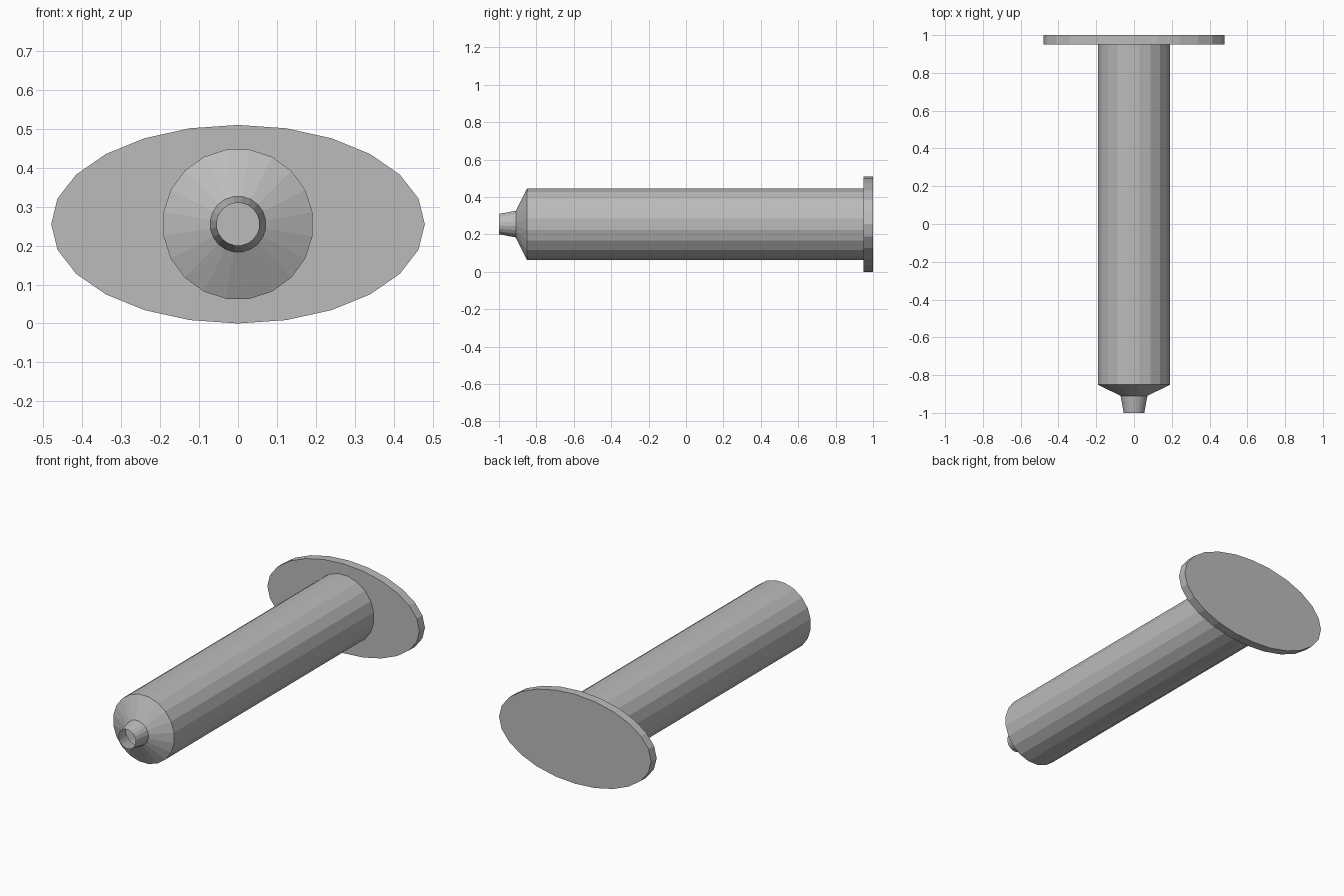
import bpy
import bmesh
from math import sin, cos, pi

if "Cube" in bpy.data.objects:
    bpy.data.objects.remove(bpy.data.objects["Cube"], do_unlink=True)

AXIS_Z = 0.255

grey = bpy.data.materials.new("plain_grey")
grey.use_nodes = True
colour = (0.5, 0.5, 0.5, 1)
grey.diffuse_color = colour
grey.node_tree.nodes["Principled BSDF"].inputs["Base Color"].default_value = colour


def loft(name, sides, sections, turn=0.0, capped=False):
    """Join elliptical rings (y, x radius, z radius), listed front to back along y."""
    bm = bmesh.new()
    rings = []
    for y, rx, rz in sections:
        angles = [2 * pi * (i + turn) / sides for i in range(sides)]
        rings.append([bm.verts.new((rx * sin(a), y, AXIS_Z + rz * cos(a))) for a in angles])
    for a, b in zip(rings, rings[1:]):
        for i in range(sides):
            j = (i + 1) % sides
            bm.faces.new((a[i], a[j], b[j], b[i]))
    if capped:
        bm.faces.new(rings[0])
        bm.faces.new(rings[-1])
    bmesh.ops.recalc_face_normals(bm, faces=bm.faces)
    mesh = bpy.data.meshes.new(name)
    bm.to_mesh(mesh)
    bm.free()
    mesh.materials.append(grey)
    obj = bpy.data.objects.new(name, mesh)
    bpy.context.collection.objects.link(obj)
    return obj


# Hollow barrel with its sloping shoulder and open tapered nozzle
loft("barrel", 20, [(y, r, r) for y, r in
                    ((-1.0, 0.055), (-0.91, 0.072), (-0.85, 0.194), (0.95, 0.194))], turn=0.5)

# Oval finger flange closing the back end
loft("finger_flange", 24, [(0.95, 0.48, 0.255), (1.0, 0.48, 0.255)], capped=True)
